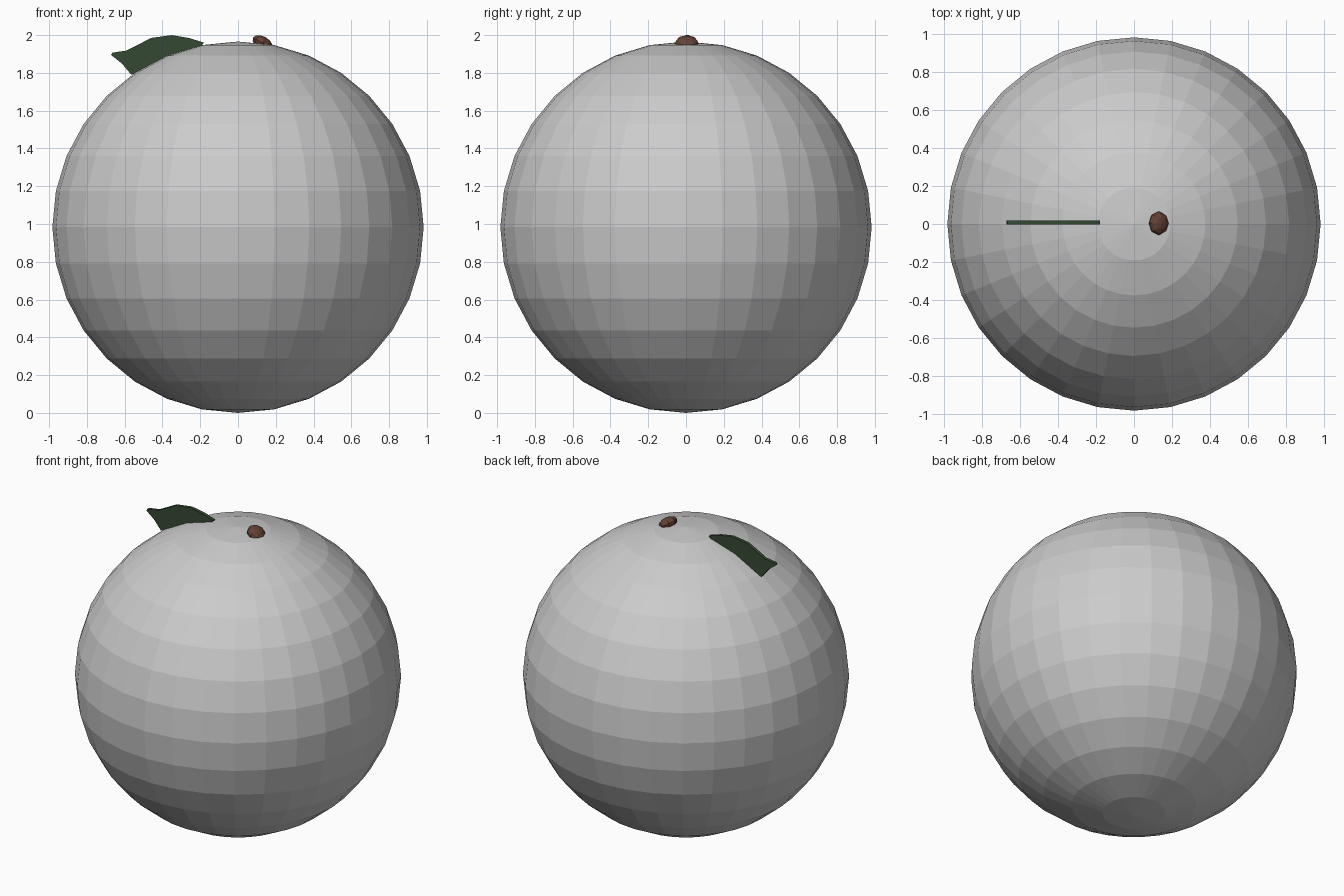
import bpy, bmesh, math

if "Cube" in bpy.data.objects:
    bpy.data.objects.remove(bpy.data.objects["Cube"])

R = 0.983          # fruit radius


def colour(obj, name, rgb):
    mat = bpy.data.materials.new(name)
    mat.diffuse_color = (*rgb, 1)
    mat.use_nodes = True
    mat.node_tree.nodes["Principled BSDF"].inputs["Base Color"].default_value = mat.diffuse_color
    obj.data.materials.append(mat)


# Round fruit body, flat-shaded
bpy.ops.mesh.primitive_uv_sphere_add(segments=32, ring_count=16, radius=R,
                                     location=(0, 0, R))
bpy.context.object.name = "fruit_body"

# Stem nub: small squashed ball tilted down to the right
bpy.ops.mesh.primitive_uv_sphere_add(segments=8, ring_count=6, radius=1,
                                     location=(0.13, 0.004, 1.958),
                                     rotation=(0, math.radians(30), 0))
stem = bpy.context.object
stem.name = "stem"
stem.scale = (0.058, 0.063, 0.035)
colour(stem, "stem_brown", (0.13, 0.055, 0.035))

# Leaf: thin upright blade, its lower edge sunk in the fruit
outline = [(-0.18, 1.96), (-0.26, 1.985), (-0.35, 2.0), (-0.46, 1.985),
           (-0.59, 1.918), (-0.665, 1.907), (-0.672, 1.895), (-0.615, 1.85),
           (-0.565, 1.79), (-0.45, 1.845), (-0.34, 1.89), (-0.2, 1.935)]
bm = bmesh.new()
face = bm.faces.new([bm.verts.new((x, -0.003, z)) for x, z in outline])
new = bmesh.ops.extrude_face_region(bm, geom=[face])["geom"]
bmesh.ops.translate(bm, vec=(0, 0.021, 0),
                    verts=[g for g in new if isinstance(g, bmesh.types.BMVert)])
bmesh.ops.recalc_face_normals(bm, faces=bm.faces)
mesh = bpy.data.meshes.new("leaf")
bm.to_mesh(mesh)
bm.free()
leaf = bpy.data.objects.new("leaf", mesh)
bpy.context.collection.objects.link(leaf)
colour(leaf, "leaf_green", (0.035, 0.065, 0.032))
